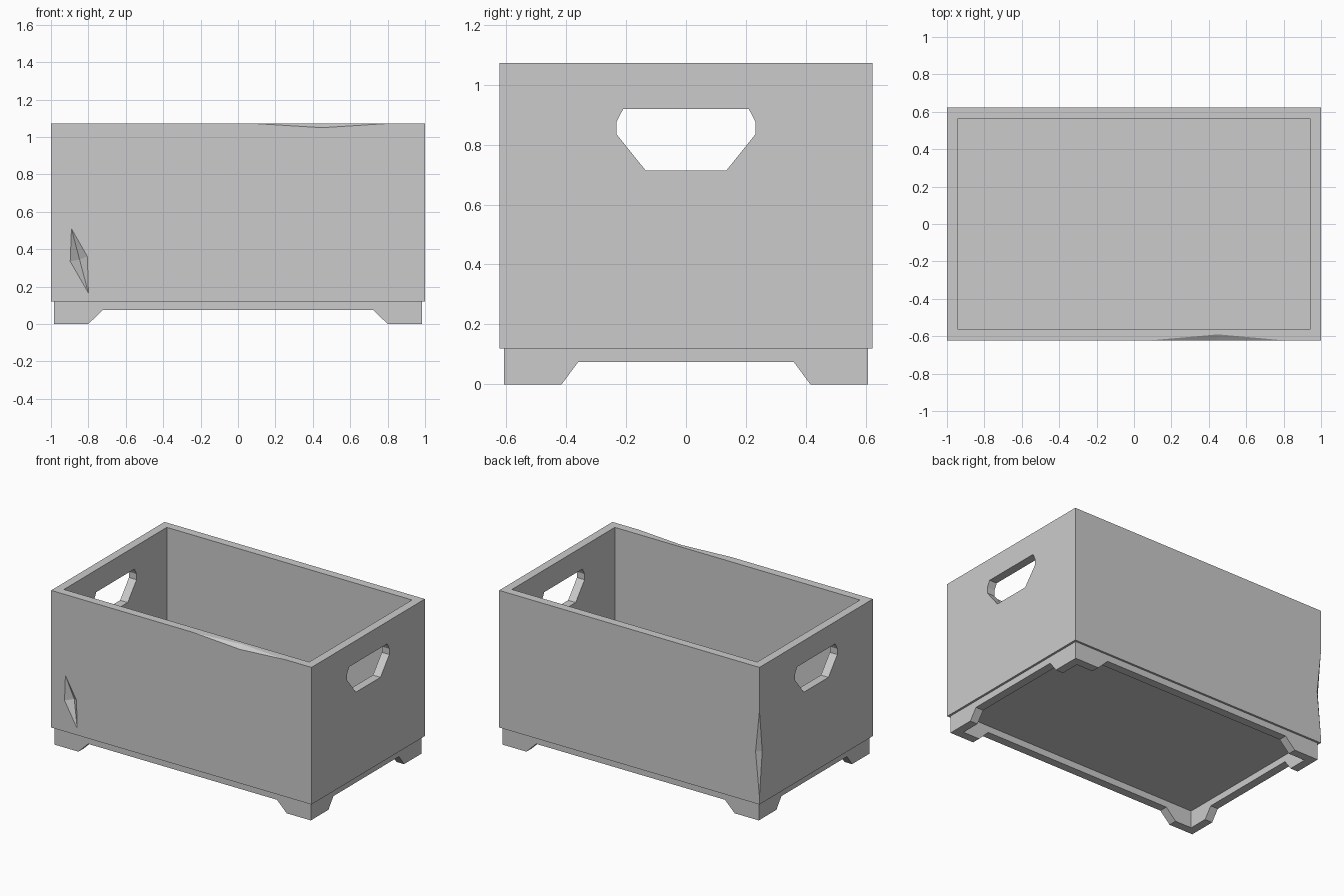
import bpy
import bmesh
from mathutils import Vector

if "Cube" in bpy.data.objects:
    bpy.data.objects.remove(bpy.data.objects["Cube"], do_unlink=True)

HX, HY, TOP, RIM = 1.0, 0.622, 1.072, 0.12   # body half sizes and heights
WALL = 0.058

grey = bpy.data.materials.new("plain grey")
grey.use_nodes = True
grey.diffuse_color = (0.6, 0.6, 0.6, 1)
grey.node_tree.nodes["Principled BSDF"].inputs["Base Color"].default_value = (0.6, 0.6, 0.6, 1)


def hull(name, points):
    """Convex solid around a few points."""
    bm = bmesh.new()
    for p in points:
        bm.verts.new(p)
    bmesh.ops.convex_hull(bm, input=bm.verts)
    bmesh.ops.dissolve_limit(bm, angle_limit=0.001, verts=bm.verts, edges=bm.edges)
    bmesh.ops.recalc_face_normals(bm, faces=bm.faces)
    mesh = bpy.data.meshes.new(name)
    bm.to_mesh(mesh)
    bm.free()
    obj = bpy.data.objects.new(name, mesh)
    bpy.context.collection.objects.link(obj)
    mesh.materials.append(grey)
    return obj


def box(name, hx, hy, z0, z1):
    return hull(name, [(x, y, z) for x in (-hx, hx) for y in (-hy, hy) for z in (z0, z1)])


def prism(name, half_profile, axis):
    """Mirrored profile (across, height) run right through the model along x or y."""
    points = []
    for a, z in half_profile:
        for side in (-a, a):
            for far in (-1.5, 1.5):
                points.append((far, side, z) if axis == "x" else (side, far, z))
    return hull(name, points)


def edge_chip(name, end_a, end_b, cut_a, cut_b, outside):
    """Two-facet nick in an edge, creased between cut_a and cut_b."""
    a, b = Vector(cut_a), Vector(cut_b)
    reach = (b - a) * 0.5
    return hull(name, [end_a, end_b, a - reach, b + reach, outside])


def carve(obj, cutters):
    bpy.context.view_layer.objects.active = obj
    for cutter in cutters:
        cutter.hide_render = True
        mod = obj.modifiers.new(cutter.name, "BOOLEAN")
        mod.operation = "DIFFERENCE"
        mod.solver = "EXACT"
        mod.object = cutter
        bpy.ops.object.modifier_apply(modifier=mod.name)
        bpy.data.objects.remove(cutter, do_unlink=True)


# Open box body with hand holes in both ends
body = box("crate_body", HX, HY, RIM, TOP)
hollow = box("hollow_cutter", HX - WALL, HY - WALL, RIM + WALL, TOP + 0.3)
handle = prism("handle_cutter", [(0.21, 0.918), (0.232, 0.875), (0.232, 0.835), (0.135, 0.714)], "x")

# Worn spots: front rim, back right corner, front scratch
rim_chip = edge_chip("rim_chip_cutter", (0.09, -HY, TOP), (0.8, -HY, TOP),
                     (0.45, -HY, TOP - 0.022), (0.45, -HY + 0.032, TOP),
                     (0.45, -HY - 0.1, TOP + 0.1))
corner_chip = edge_chip("corner_chip_cutter", (-HX, HY, 0.17), (-HX, HY, 0.77),
                        (-HX, HY - 0.03, 0.48), (-HX + 0.03, HY, 0.48),
                        (-HX - 0.1, HY + 0.1, 0.48))
out = -HY - 0.002
scratch = hull("scratch_cutter", [(-0.893, out, 0.52), (-0.797, out, 0.155),
                                  (-0.9, out, 0.335), (-0.803, out, 0.362),
                                  (-0.847, -HY + 0.035, 0.345)])
carve(body, [hollow, handle, rim_chip, corner_chip, scratch])

# Footed base frame, arched on all four sides
base = box("base_frame", 0.985, 0.608, 0, RIM)
inside = box("base_hollow_cutter", 0.985 - WALL, 0.608 - WALL, -0.1, RIM + 0.1)
long_arch = prism("long_arch_cutter", [(0.725, 0.074), (0.8, 0), (0.8, -0.1)], "y")
short_arch = prism("short_arch_cutter", [(0.36, 0.074), (0.415, 0), (0.415, -0.1)], "x")
carve(base, [inside, long_arch, short_arch])
